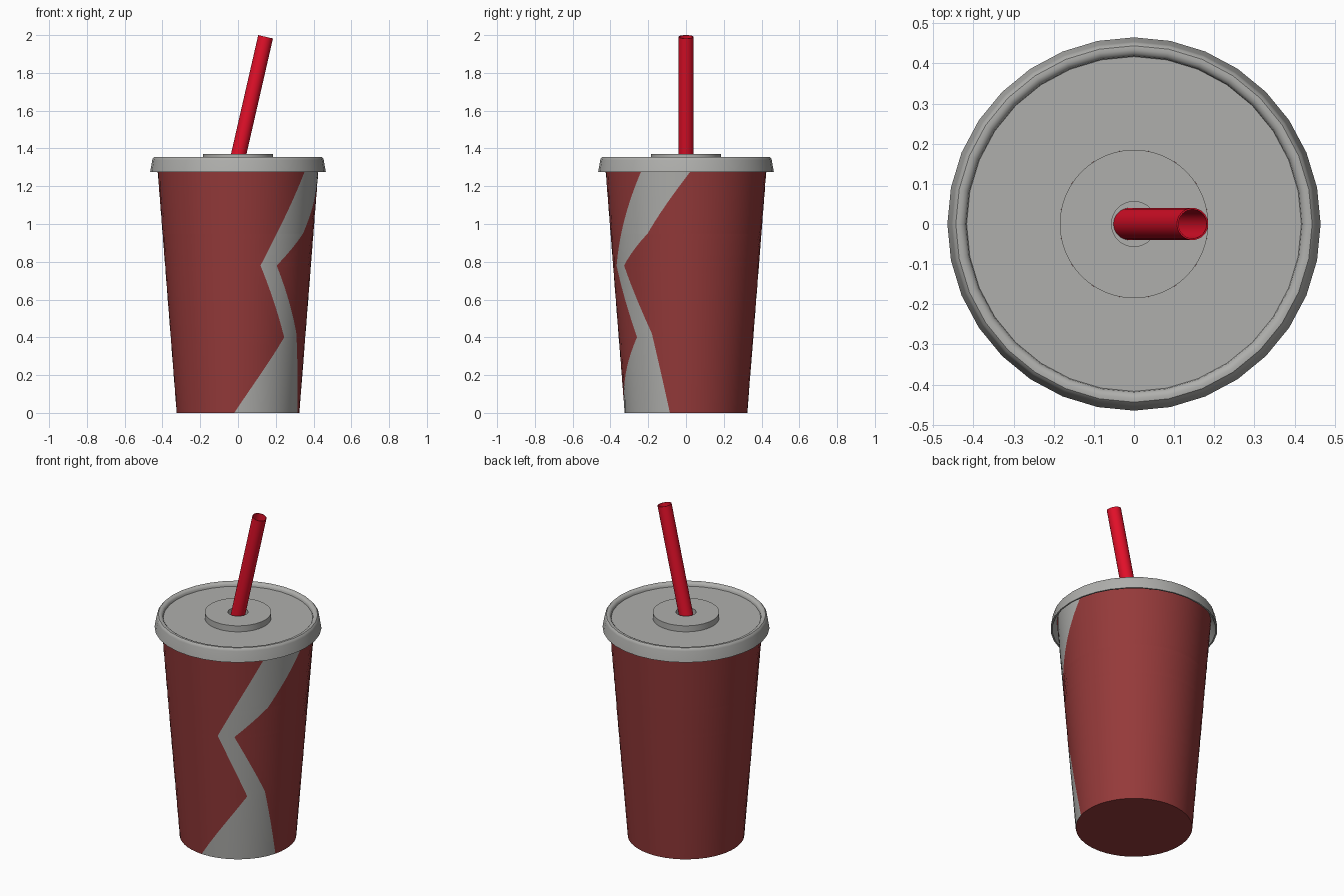
import bpy, math
from mathutils import Matrix, Vector

if "Cube" in bpy.data.objects:
    bpy.data.objects.remove(bpy.data.objects["Cube"])


def material(name, rgb):
    m = bpy.data.materials.new(name)
    m.diffuse_color = (*rgb, 1)
    m.use_nodes = True
    m.node_tree.nodes["Principled BSDF"].inputs["Base Color"].default_value = m.diffuse_color
    return m


DARK_RED = material("dark_red_paper", (0.30, 0.042, 0.042))
GREY = material("light_grey", (0.43, 0.43, 0.415))
BRIGHT_RED = material("bright_red_plastic", (0.76, 0.005, 0.022))


def add_object(name, verts, faces, mats, indices=None):
    me = bpy.data.meshes.new(name)
    me.from_pydata(verts, [], faces)
    for m in mats:
        me.materials.append(m)
    if indices:
        me.polygons.foreach_set("material_index", indices)
    ob = bpy.data.objects.new(name, me)
    bpy.context.collection.objects.link(ob)
    bpy.ops.object.select_all(action='DESELECT')
    ob.select_set(True)
    bpy.context.view_layer.objects.active = ob
    bpy.ops.object.shade_smooth_by_angle(angle=math.radians(35))
    return ob


def lathe(name, profile, mat, n=32, cap_end=False, closed=False, matrix=Matrix()):
    verts, faces = [], []
    for r, z in profile:
        for i in range(n):
            a = math.tau * i / n
            verts.append(matrix @ Vector((r * math.cos(a), r * math.sin(a), z)))
    rows = len(profile)
    for k in range(rows if closed else rows - 1):
        a, b = k * n, (k + 1) % rows * n
        for i in range(n):
            j = (i + 1) % n
            faces.append((a + i, a + j, b + j, b + i))
    if cap_end:
        faces.append(tuple(range((rows - 1) * n, rows * n)))
    return add_object(name, verts, faces, [mat])


def interp(points, z):
    for (z0, a0), (z1, a1) in zip(points, points[1:]):
        if z <= z1:
            return a0 + (a1 - a0) * (z - z0) / (z1 - z0)
    return points[-1][1]


# Cup: tapered wall whose columns follow the zigzag stripe edges
# (height, degrees round from the front towards the right)
LEFT = [(0, -3.5), (0.4, 43.3), (0.78, 18), (1.33, 60)]
RIGHT = [(0, 74.8), (0.42, 59.7), (0.78, 32), (0.95, 59.5), (1.33, 98.5)]
TOP, STRIPE_COLS, REST_COLS = 1.33, 8, 40
levels = sorted({round(i * TOP / 38, 4) for i in range(39)} | {0.4, 0.42, 0.78, 0.95})
cols = STRIPE_COLS + REST_COLS
verts, faces, indices = [], [], []
for z in levels:
    r = 0.325 + 0.0787 * z
    lo, hi = interp(LEFT, z), interp(RIGHT, z)
    for c in range(cols):
        if c < STRIPE_COLS:
            deg = lo + (hi - lo) * c / STRIPE_COLS
        else:
            deg = hi + (360 + lo - hi) * (c - STRIPE_COLS) / REST_COLS
        a = math.radians(deg - 90)
        verts.append((r * math.cos(a), r * math.sin(a), z))
for k in range(len(levels) - 1):
    for c in range(cols):
        d = (c + 1) % cols
        faces.append((k * cols + c, k * cols + d, (k + 1) * cols + d, (k + 1) * cols + c))
        indices.append(1 if c < STRIPE_COLS else 0)
faces.append(tuple(reversed(range(cols))))  # cup base
indices.append(0)
add_object("cup", verts, faces, [DARK_RED, GREY], indices)

# Lid: flared lip, rolled rim, sunken top, raised centre disc with straw hole
lathe("lid", [(0.428, 1.325), (0.456, 1.275), (0.465, 1.275), (0.454, 1.338),
              (0.451, 1.348), (0.444, 1.355), (0.434, 1.356), (0.425, 1.352),
              (0.419, 1.345), (0.417, 1.333), (0.185, 1.333)], GREY)
lathe("lid_centre_disc", [(0.185, 1.333), (0.185, 1.37), (0.056, 1.37),
                          (0.056, 1.31)], GREY, n=48, cap_end=True)

# Straw: leaning open tube
tilt = math.radians(12.9)
place = Matrix.Translation((0.146, 0, 1.991)) @ Matrix.Rotation(tilt, 4, 'Y')
lathe("straw", [(0.04, -0.75), (0.04, 0), (0.036, 0), (0.036, -0.75)],
      BRIGHT_RED, n=32, closed=True, matrix=place)
